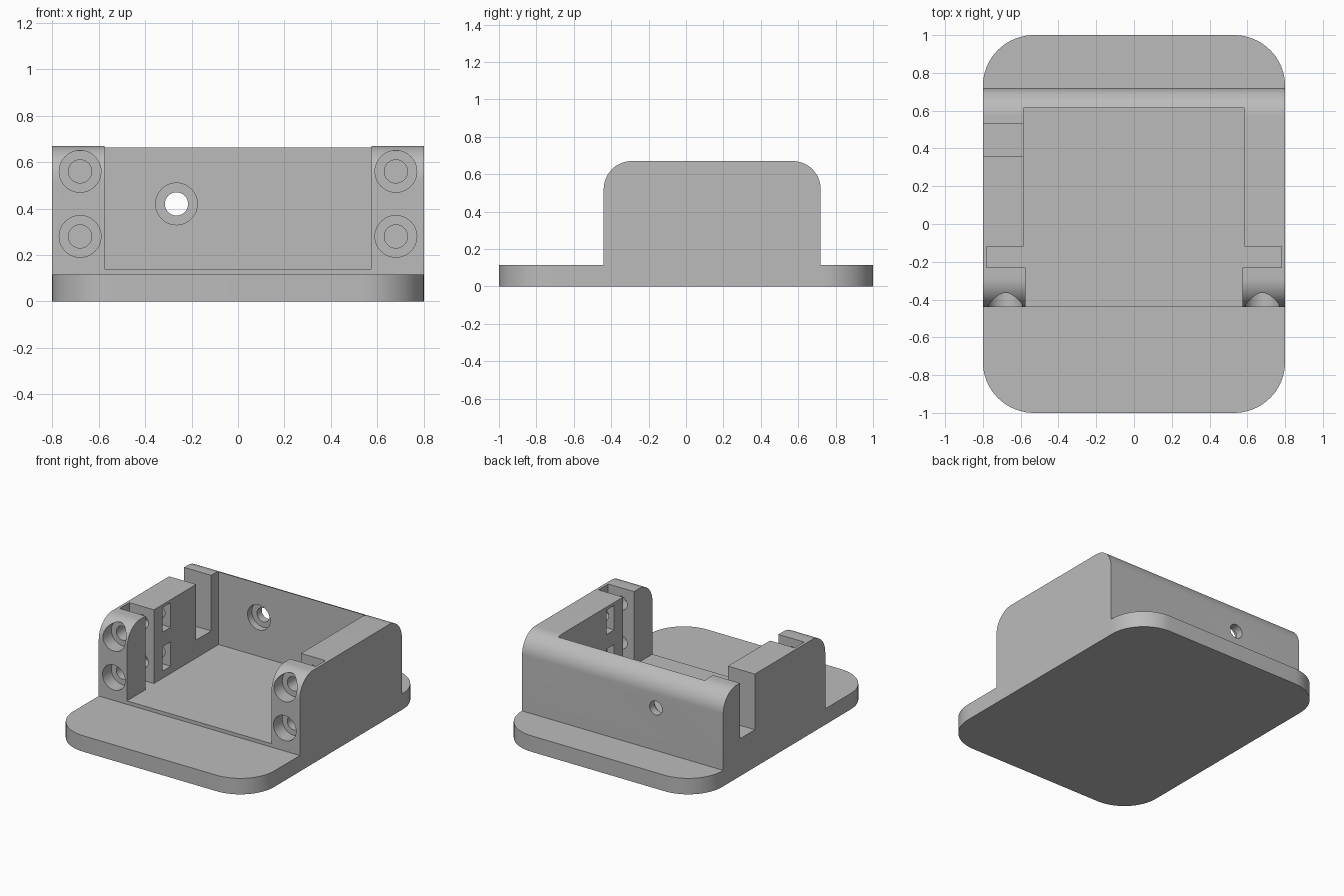
import bpy
import bmesh
from math import cos, sin, pi
from mathutils import Matrix, Vector

if "Cube" in bpy.data.objects:
    bpy.data.objects.remove(bpy.data.objects["Cube"])

grey = bpy.data.materials.new("plain grey")
grey.use_nodes = True
grey.diffuse_color = (0.5, 0.5, 0.5, 1)
grey.node_tree.nodes["Principled BSDF"].inputs["Base Color"].default_value = (0.5, 0.5, 0.5, 1)


def prism(name, points, direction):
    """Extrude a closed outline of 3D points along a direction."""
    bm = bmesh.new()
    face = bm.faces.new([bm.verts.new(p) for p in points])
    new = bmesh.ops.extrude_face_region(bm, geom=[face])["geom"]
    verts = [v for v in new if isinstance(v, bmesh.types.BMVert)]
    bmesh.ops.translate(bm, verts=verts, vec=Vector(direction))
    bmesh.ops.recalc_face_normals(bm, faces=bm.faces)
    return finish(name, bm)


def finish(name, bm):
    mesh = bpy.data.meshes.new(name)
    bm.to_mesh(mesh)
    bm.free()
    mesh.materials.append(grey)
    ob = bpy.data.objects.new(name, mesh)
    bpy.context.collection.objects.link(ob)
    return ob


def box(name, x, y, z):
    outline = [(x[0], y[0], z[0]), (x[1], y[0], z[0]), (x[1], y[1], z[0]), (x[0], y[1], z[0])]
    return prism(name, outline, (0, 0, z[1] - z[0]))


def bore(name, x, z, radius, y0, y1):
    """Cylinder lying along y."""
    bm = bmesh.new()
    bmesh.ops.create_cone(bm, cap_ends=True, segments=40, radius1=radius, radius2=radius,
                          depth=y1 - y0,
                          matrix=Matrix.Translation((x, (y0 + y1) / 2, z)) @ Matrix.Rotation(pi / 2, 4, 'X'))
    return finish(name, bm)


def arc(cx, cy, radius, start, steps=16):
    """Quarter circle, anticlockwise from the start angle."""
    angles = [start + pi / 2 * i / steps for i in range(steps + 1)]
    return [(cx + radius * cos(a), cy + radius * sin(a)) for a in angles]


def combine(target, tool, operation):
    mod = target.modifiers.new(operation, 'BOOLEAN')
    mod.operation = operation
    mod.solver = 'EXACT'
    mod.object = tool
    bpy.context.view_layer.objects.active = target
    bpy.ops.object.modifier_apply(modifier=mod.name)
    bpy.data.objects.remove(tool)


# Base plate with rounded corners
plate = []
for i, (sx, sy) in enumerate([(1, 1), (-1, 1), (-1, -1), (1, -1)]):
    plate += arc(sx * 0.53, sy * 0.73, 0.27, i * pi / 2)
housing = prism("housing", [(x, y, 0) for x, y in plate], (0, 0, 0.115))

# Raised body with rounded front and back shoulders
side = [(-0.44, 0.05), (0.72, 0.05)] + arc(0.57, 0.52, 0.15, 0) + arc(-0.29, 0.52, 0.15, pi / 2)
body = prism("body", [(-0.8, y, z) for y, z in side], (1.6, 0, 0))
combine(housing, body, 'UNION')

# Open bay with its front mouth and the two panel slots
half = [(0.575, -0.6), (0.575, -0.23), (0.78, -0.23), (0.78, -0.12), (0.585, -0.12), (0.585, 0.615)]
bay = half + [(-x, y) for x, y in reversed(half)]
combine(housing, prism("bay", [(x, y, 0.14) for x, y in bay], (0, 0, 1)), 'DIFFERENCE')

# Cable notch through one side wall
combine(housing, box("notch", (-0.9, -0.5), (0.36, 0.53), (0.27, 1)), 'DIFFERENCE')

# Screw holes, counterbores and nut pockets in the posts
for s in (-1, 1):
    for z in (0.28, 0.56):
        combine(housing, bore("screw_hole", s * 0.68, z, 0.05, -0.6, 0.1), 'DIFFERENCE')
        combine(housing, bore("counterbore", s * 0.68, z, 0.09, -0.6, -0.34), 'DIFFERENCE')
        pocket = box("nut_pocket", sorted((s * 0.5, s * 0.77)), (-0.02, 0.07), (z - 0.088, z + 0.088))
        combine(housing, pocket, 'DIFFERENCE')

# Hole through the back wall
combine(housing, bore("back_hole", -0.265, 0.42, 0.05, 0.5, 0.9), 'DIFFERENCE')
combine(housing, bore("back_counterbore", -0.265, 0.42, 0.09, 0.5, 0.665), 'DIFFERENCE')

# Smooth the curved faces, keep the edges sharp
bpy.ops.object.select_all(action='DESELECT')
housing.select_set(True)
bpy.context.view_layer.objects.active = housing
bpy.ops.object.shade_smooth_by_angle(angle=pi / 6)
